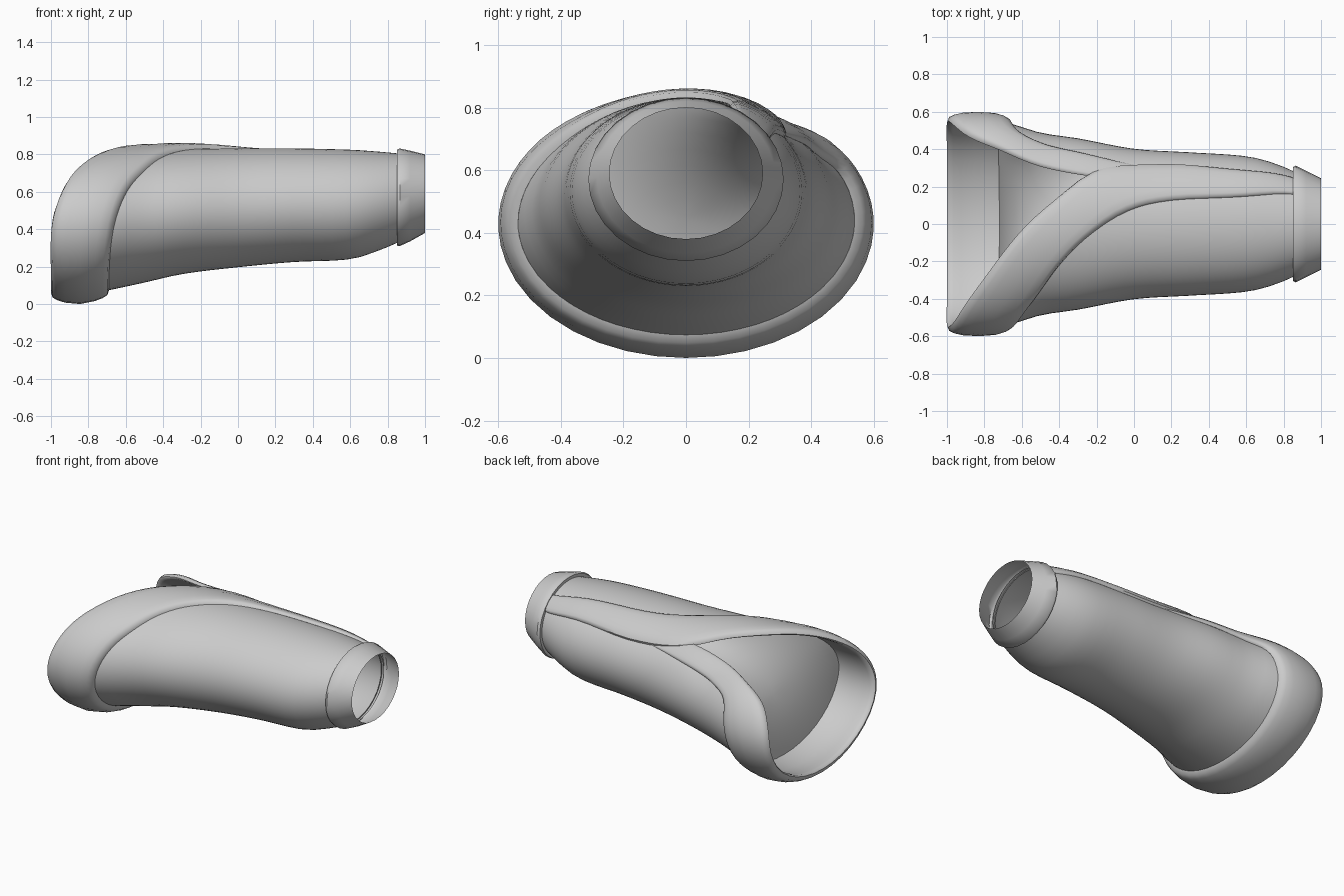
import bpy, math
from mathutils import Vector

if "Cube" in bpy.data.objects:
    bpy.data.objects.remove(bpy.data.objects["Cube"])

# Sleeve section along x: (x, half width, bottom z, top z)
PROFILE = [(-1.0, .55, .06, .80), (-.85, .56, .043, .81), (-.7, .548, .072, .82),
           (-.5, .488, .115, .825), (-.3, .458, .16, .83), (0, .402, .197, .832),
           (.3, .383, .225, .832), (.6, .362, .24, .825), (.75, .325, .285, .815),
           (.88, .27, .34, .803)]
# Start of the sleeve cloth at each angle round the arm (0 = top, + = back)
OPENING = [(-180, -.72), (-112, -.73), (-80, -.74), (-58, -.72), (-38, -.64), (-20, -.52),
           (4, -.34), (25, -.12), (38, -.08), (48, -.25), (54, -.5), (62, -.7),
           (80, -.74), (112, -.73), (180, -.72)]
# Trim strip stations: inner edge x, angle; outer edge x, angle; height
TRIM = [(.87, 60, .87, 35, .015), (.6, 51, .6, 24, .022), (.2, 54, .2, 19, .025),
        (-.15, 44, -.03, 10, .03), (-.42, 16, -.26, -10, .032), (-.62, -6, -.4, -28, .034),
        (-.78, -28, -.5, -47, .036), (-.9, -50, -.59, -66, .038), (-.97, -75, -.65, -88, .04),
        (-1, -100, -.68, -112, .04), (-1, -140, -.69, -145, .042), (-1, -180, -.69, -180, .043),
        (-1, -220, -.69, -215, .042), (-1, -260, -.68, -248, .04), (-.97, -285, -.66, -272, .04),
        (-.88, -304, -.62, -292, .036), (-.7, -315, -.5, -299, .028),
        (-.5, -321, -.36, -303, .022), (-.25, -325, -.15, -306, .015), (-.05, -322, .05, -309, .004)]


def sample(table, x):
    """Smooth (cubic Hermite) lookup in a table sorted by its first column."""
    x = min(max(x, table[0][0]), table[-1][0])
    i = next(k for k in range(len(table) - 1) if x <= table[k + 1][0])
    a, b = table[i], table[i + 1]
    p, q = table[max(i - 1, 0)], table[min(i + 2, len(table) - 1)]
    h = b[0] - a[0]
    t = (x - a[0]) / h
    out = []
    for k in range(1, len(a)):
        m0 = (b[k] - p[k]) / (b[0] - p[0]) * h
        m1 = (q[k] - a[k]) / (q[0] - a[0]) * h
        out.append((2*t**3 - 3*t*t + 1) * a[k] + (t**3 - 2*t*t + t) * m0
                   + (3*t*t - 2*t**3) * b[k] + (t**3 - t*t) * m1)
    return out


def surface(x, deg, off=0.0):
    """Point on the sleeve, pushed off along the section normal."""
    ry, lo, hi = sample(PROFILE, x)
    rz, cz, a = (hi - lo) / 2, (hi + lo) / 2, math.radians(deg)
    n = Vector((0, math.sin(a) / ry, math.cos(a) / rz)).normalized()
    return Vector((x, ry * math.sin(a), cz + rz * math.cos(a))) + n * off


def loft(name, rows, cap_start=False, cap_end=False, angle=50):
    """Mesh from closed rings of equal length."""
    n = len(rows[0])
    verts = [v for r in rows for v in r]
    faces = [(i*n + j, i*n + (j+1) % n, (i+1)*n + (j+1) % n, (i+1)*n + j)
             for i in range(len(rows) - 1) for j in range(n)]
    if cap_start:
        faces.append(tuple(range(n))[::-1])
    if cap_end:
        faces.append(tuple(range((len(rows)-1)*n, len(rows)*n)))
    me = bpy.data.meshes.new(name)
    me.from_pydata(verts, [], faces)
    ob = bpy.data.objects.new(name, me)
    bpy.context.collection.objects.link(ob)
    bpy.context.view_layer.objects.active = ob
    ob.select_set(True)
    bpy.ops.object.mode_set(mode='EDIT')
    bpy.ops.mesh.select_all(action='SELECT')
    bpy.ops.mesh.normals_make_consistent(inside=False)
    bpy.ops.object.mode_set(mode='OBJECT')
    bpy.ops.object.shade_smooth_by_angle(angle=math.radians(angle))
    ob.select_set(False)


# Sleeve cloth, from the slanted opening to the cuff
SEG, LEN = 60, 22
angles = [-180 + 360 * j / SEG for j in range(SEG)]
starts = [sample(OPENING, a)[0] for a in angles]
loft("sleeve", [[surface(s + (.87 - s) * i / LEN, a) for a, s in zip(angles, starts)]
                for i in range(LEN + 1)])

# Inner panel: a taut smooth skin stretched across the slanted opening
rim = [surface(s, a, -.004) for a, s in zip(angles, starts)]


def skin(r, j):
    """Harmonic blend of the rim points at radius r of the panel."""
    w = [(1 - r*r) / (1 - 2*r*math.cos(2*math.pi*(j - k)/SEG) + r*r) for k in range(SEG)]
    return sum((p * f for p, f in zip(rim, w)), Vector()) / sum(w)


loft("inner_panel", [rim] + [[skin(r, j) for j in range(SEG)]
                             for r in (.92, .84, .72, .58, .44, .3, .16, .05)],
     cap_end=True, angle=80)

# Rolled trim wrapping round the opening and along the top seam
table = [(i, *t) for i, t in enumerate(TRIM)]
rings, STEPS, SIDES = [], 4, 16
for k in range((len(TRIM) - 1) * STEPS + 1):
    xi, ai, xo, ao, h = sample(table, k / STEPS)
    ring = []
    for j in range(SIDES):
        a = 2 * math.pi * j / SIDES
        c, s = math.cos(a), math.sin(a)
        u = .5 - .5 * math.copysign(abs(c) ** .7, c)
        off = math.copysign(abs(s) ** .6, s) * (h if s > 0 else .4 * h)
        ring.append(surface(xi + (xo - xi) * u, ai + (ao - ai) * u, off))
    rings.append(ring)
loft("collar_trim", rings, True, True)

# Narrow cuff: (x, half width, bottom z, top z)
CUFF = [(.85, .275, .335, .80), (.85, .305, .312, .825), (.865, .312, .31, .832),
        (.92, .285, .335, .82), (1.0, .245, .38, .80)]
loft("cuff", [[(x, w * math.sin(2*math.pi*j/32),
                (lo + hi)/2 + (hi - lo)/2 * math.cos(2*math.pi*j/32)) for j in range(32)]
              for x, w, lo, hi in CUFF])
